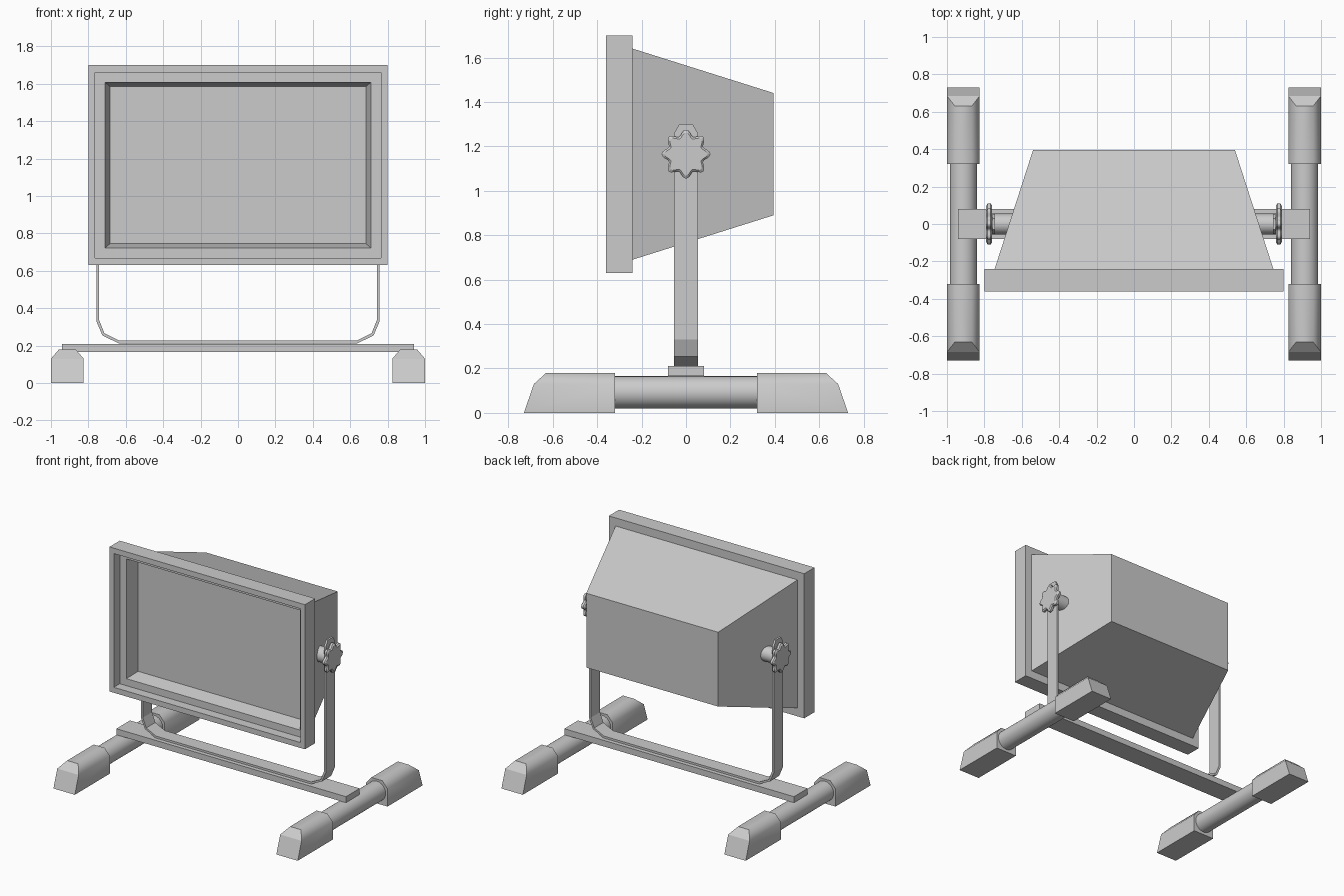
import bpy
import bmesh
import math

cube = bpy.data.objects.get("Cube")
if cube:
    bpy.data.objects.remove(cube, do_unlink=True)

grey = bpy.data.materials.new("light grey")
grey.use_nodes = True
grey.diffuse_color = (0.6, 0.6, 0.6, 1)
grey.node_tree.nodes["Principled BSDF"].inputs["Base Color"].default_value = (0.6, 0.6, 0.6, 1)

LAMP_Z = 1.165  # height of the tilt axis


def finish(name, bm, smooth=None):
    """Turn a bmesh into a grey object, smoothing faces chosen by a rule."""
    bmesh.ops.recalc_face_normals(bm, faces=bm.faces[:])
    for f in bm.faces:
        f.smooth = bool(smooth and smooth(f))
    mesh = bpy.data.meshes.new(name)
    bm.to_mesh(mesh)
    bm.free()
    mesh.materials.append(grey)
    obj = bpy.data.objects.new(name, mesh)
    bpy.context.collection.objects.link(obj)
    return obj


def loft(name, rings, smooth=None):
    """Skin a stack of equal-length point rings and cap both ends."""
    bm = bmesh.new()
    loops = [[bm.verts.new(p) for p in ring] for ring in rings]
    n = len(loops[0])
    for a, b in zip(loops, loops[1:]):
        for i in range(n):
            j = (i + 1) % n
            bm.faces.new((a[i], a[j], b[j], b[i]))
    bm.faces.new(loops[0])
    bm.faces.new(loops[-1])
    return finish(name, bm, smooth)


def rect(w, h, y):
    return [(sx * w, y, LAMP_Z + sz * h)
            for sx, sz in ((-1, -1), (1, -1), (1, 1), (-1, 1))]


def circle_x(x, r, n=32, z=LAMP_Z):
    return [(x, r * math.cos(math.tau * i / n), z + r * math.sin(math.tau * i / n))
            for i in range(n)]


# Lamp housing with its stepped front frame and sunken panel
loft("lamp_housing", [
    rect(0.54, 0.275, 0.395), rect(0.745, 0.475, -0.24),
    rect(0.80, 0.535, -0.24), rect(0.80, 0.535, -0.36),
    rect(0.765, 0.495, -0.36), rect(0.765, 0.495, -0.29),
    rect(0.71, 0.443, -0.29), rect(0.685, 0.42, -0.19)])

# U-shaped bracket: a thin strip following a bent path
outer = [(0.757, 1.26), (0.757, 0.33), (0.725, 0.255), (0.638, 0.212)]
inner = [(0.742, 1.26), (0.742, 0.335), (0.714, 0.266), (0.635, 0.227)]
outer = [(0.757, 1.30)] + outer
inner = [(0.742, 1.30)] + inner
outer += [(-x, z) for x, z in reversed(outer)]
inner += [(-x, z) for x, z in reversed(inner)]
rings = []
for (ox, oz), (ix, iz) in zip(outer, inner):
    w = 0.03 if oz > 1.28 else 0.053
    rings.append([(ox, -w, oz), (ox, w, oz), (ix, w, iz), (ix, -w, iz)])
loft("tilt_bracket", rings)

# Crossbar joining the feet
loft("crossbar", [[(x, -0.08, 0.165), (x, 0.08, 0.165), (x, 0.08, 0.21), (x, -0.08, 0.21)]
                  for x in (-0.94, 0.94)])


def lobed(x, scale):
    """Eight-lobed outline for a hand knob."""
    pts = []
    for i in range(64):
        a = math.tau * i / 64
        r = (0.097 + 0.013 * math.cos(8 * a)) * scale
        pts.append((x, r * math.cos(a), LAMP_Z + r * math.sin(a)))
    return pts


FOOT_X = 0.9125
section = [(-0.0875, 0), (-0.0875, 0.13), (-0.045, 0.18),
           (0.045, 0.18), (0.0875, 0.13), (0.0875, 0)]
end_y = {0: 0.73, 0.13: 0.685, 0.18: 0.63}  # sloping nose of each cap

for side, label in ((1, "left"), (-1, "right")):
    # Pivot stub and hand knob
    loft(f"{label}_pivot", [circle_x(side * 0.62, 0.055), circle_x(side * 0.765, 0.055)],
         lambda f: len(f.verts) == 4)
    loft(f"{label}_knob", [lobed(side * 0.758, 0.88), lobed(side * 0.766, 1),
                           lobed(side * 0.782, 1), lobed(side * 0.79, 0.88)],
         lambda f: abs(f.normal.x) < 0.2)

    # Round foot tube
    n = 32
    tube = [(0.0725 * math.cos(math.tau * i / n), 0.0925 + 0.0725 * math.sin(math.tau * i / n))
            for i in range(n)]
    loft(f"{label}_foot_tube",
         [[(side * FOOT_X + x, y, z) for x, z in tube] for y in (-0.35, 0.35)],
         lambda f: len(f.verts) == 4)

    # End caps with rounded shoulders and flat noses
    for d, where in ((-1, "front"), (1, "back")):
        def near(z):
            return 0.32 * d
        inner_ring = [(side * FOOT_X + x, 0.32 * d, z) for x, z in section]
        bm = bmesh.new()
        a = [bm.verts.new(p) for p in inner_ring]
        b = [bm.verts.new((side * FOOT_X + x, end_y[z] * d, z)) for x, z in section]
        for i in range(6):
            j = (i + 1) % 6
            bm.faces.new((a[i], a[j], b[j], b[i]))
        bm.faces.new(a)
        bm.faces.new((b[0], b[1], b[4], b[5]))
        bm.faces.new((b[1], b[2], b[3], b[4]))
        finish(f"{label}_{where}_cap", bm,
               lambda f: abs(f.normal.y) < 0.1 and f.normal.z > -0.5)
